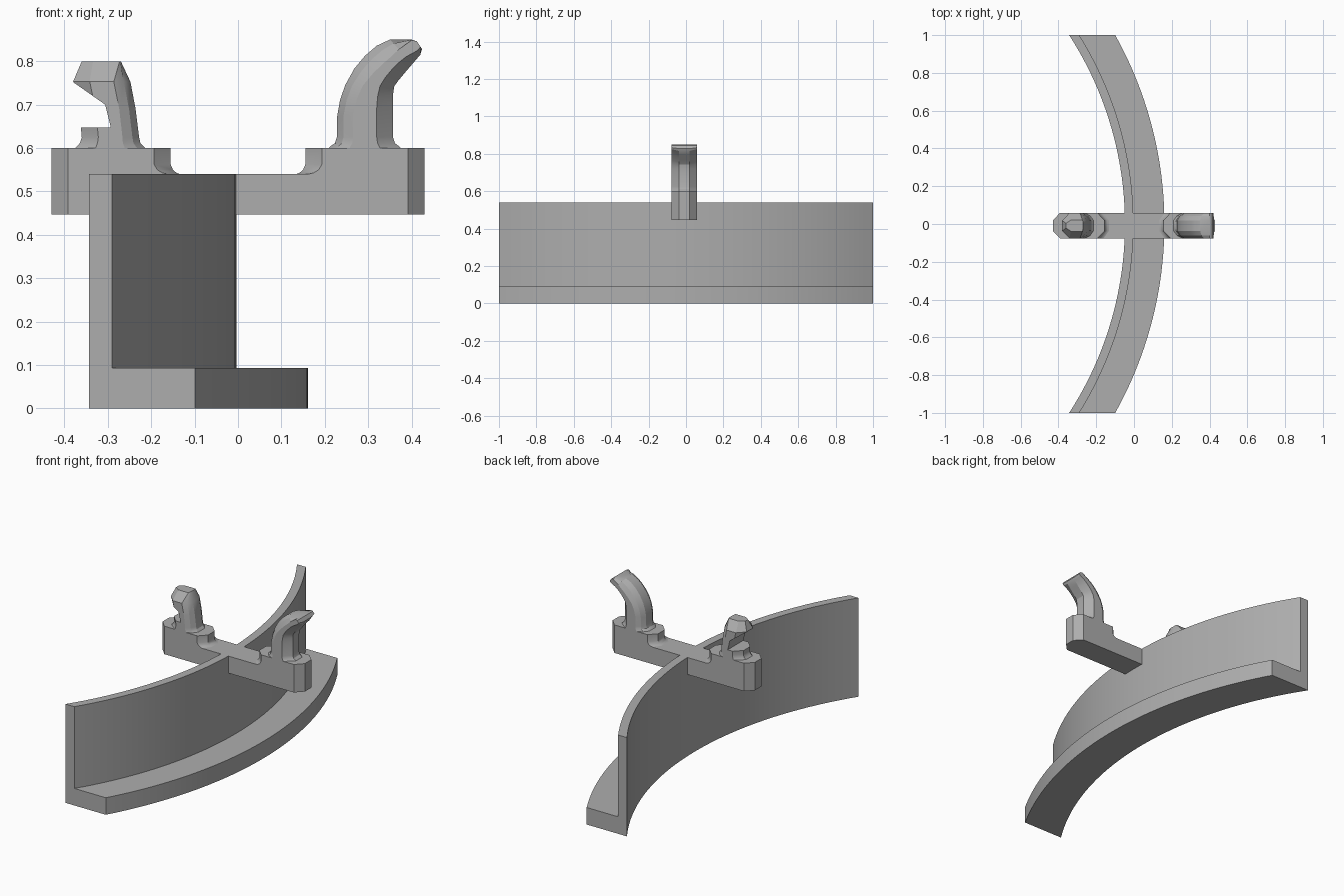
import bpy, bmesh, math

cube = bpy.data.objects.get("Cube")
if cube:
    bpy.data.objects.remove(cube, do_unlink=True)

grey = bpy.data.materials.new("plain_grey")
grey.use_nodes = True
COLOUR = (0.42, 0.42, 0.42, 1)
grey.diffuse_color = COLOUR
grey.node_tree.nodes["Principled BSDF"].inputs["Base Color"].default_value = COLOUR

YC, HALF, FLAT = -0.009, 0.0675, 0.028   # arm centre line, half width, octagon half facet


def loft(name, rings, smooth=30):
    """Skin a list of equal-length closed rings and cap both ends."""
    bm = bmesh.new()
    loops = [[bm.verts.new(p) for p in ring] for ring in rings]
    n = len(loops[0])
    for a, b in zip(loops, loops[1:]):
        for i in range(n):
            j = (i + 1) % n
            bm.faces.new((a[i], a[j], b[j], b[i]))
    bm.faces.new(loops[0][::-1])
    bm.faces.new(loops[-1])
    bmesh.ops.recalc_face_normals(bm, faces=bm.faces)
    mesh = bpy.data.meshes.new(name)
    bm.to_mesh(mesh)
    bm.free()
    mesh.materials.append(grey)
    obj = bpy.data.objects.new(name, mesh)
    bpy.context.collection.objects.link(obj)
    if smooth:
        bpy.ops.object.select_all(action='DESELECT')
        obj.select_set(True)
        bpy.context.view_layer.objects.active = obj
        bpy.ops.object.shade_smooth_by_angle(angle=math.radians(smooth))
    return obj


# Curved angle rail: an L section following concentric arcs, trimmed square at both ends
ARC_X, R_BACK, R_WALL, R_LEDGE = -1.889, 1.841, 1.886, 2.05
LEDGE_Z, TOP_Z = 0.093, 0.54
section = [(R_BACK, 0), (R_LEDGE, 0), (R_LEDGE, LEDGE_Z),
           (R_WALL, LEDGE_Z), (R_WALL, TOP_Z), (R_BACK, TOP_Z)]
STEPS = 48
rail = []
for k in range(STEPS + 1):
    y = -1 + 2 * k / STEPS
    rail.append([(ARC_X + math.sqrt(r * r - y * y), y, z) for r, z in section])
loft("curved_rail", rail)

# Cross arm with chamfered ends
ARM_X, CH, ARM_Z, PAD_Z = 0.43, 0.038, 0.447, 0.6
plan = [(ARM_X, -FLAT), (ARM_X, FLAT), (ARM_X - CH, HALF), (CH - ARM_X, HALF),
        (-ARM_X, FLAT), (-ARM_X, -FLAT), (CH - ARM_X, -HALF), (ARM_X - CH, -HALF)]
loft("cross_arm", [[(x, YC + y, z) for x, y in plan] for z in (ARM_Z, TOP_Z)], 0)

# Raised octagonal pads, with a fillet running out onto the arm
PAD_IN = 0.155
for side, label in ((1, "left"), (-1, "right")):
    rings = []
    for z, d in ((0.54, 0.022), (0.543, 0.013), (0.55, 0.005), (0.562, 0), (PAD_Z, 0)):
        inner, corner = PAD_IN - d, PAD_IN + CH - 1.41 * d
        outline = [(ARM_X, -FLAT), (ARM_X, FLAT), (ARM_X - CH, HALF), (corner, HALF),
                   (inner, FLAT), (inner, -FLAT), (corner, -HALF), (ARM_X - CH, -HALF)]
        rings.append([(side * x, YC + y, z) for x, y in outline])
    loft(label + "_pad", rings)


def post_ring(start, end, crease=0.29, width=HALF):
    """Section rounded on the start side and faceted on the end side."""
    half = [(0, 0.4), (crease * 0.4, 0.78), (crease, 1), (max(0.71, crease), 1), (1, 0.41)]
    pts = half + [(t, -w) for t, w in reversed(half)]
    return [(start[0] + (end[0] - start[0]) * t, YC + width * w,
             start[1] + (end[1] - start[1]) * t) for t, w in pts]


# Left horn: upright post sweeping outward to a blunt tip
loft("left_horn", [
    post_ring((0.207, 0.598), (0.378, 0.598)),
    post_ring((0.213, 0.604), (0.371, 0.604)),
    post_ring((0.223, 0.611), (0.362, 0.611)),
    post_ring((0.228, 0.625), (0.357, 0.625)),
    post_ring((0.228, 0.67), (0.357, 0.70)),
    post_ring((0.235, 0.71), (0.357, 0.722), 0.32),
    post_ring((0.247, 0.745), (0.360, 0.742), 0.36),
    post_ring((0.268, 0.783), (0.369, 0.755), 0.42),
    post_ring((0.293, 0.813), (0.379, 0.767), 0.45),
    post_ring((0.32, 0.836), (0.390, 0.780), 0.46),
    post_ring((0.35, 0.85), (0.402, 0.794), 0.4),
    post_ring((0.40, 0.85), (0.420, 0.815), 0.03),
    post_ring((0.412, 0.846), (0.424, 0.828), 0.03),
], 25)

# Right hook: leaning post with a bevelled head, notched on its outer side
top = post_ring((-0.27, 0.80), (-0.36, 0.80), 0.03, 0.03)
hook = loft("right_hook", [
    post_ring((-0.212, 0.598), (-0.378, 0.598)),
    post_ring((-0.218, 0.604), (-0.371, 0.604)),
    post_ring((-0.225, 0.612), (-0.364, 0.612)),
    post_ring((-0.228, 0.625), (-0.36, 0.625)),
    post_ring((-0.236, 0.69), (-0.366, 0.69)),
    post_ring((-0.248, 0.753), (-0.38, 0.753)),
    top,
], 25)
notch = [(-0.5, 0.647), (-0.293, 0.647), (-0.306, 0.70), (-0.38, 0.752), (-0.5, 0.836)]
cutter = loft("notch_cutter", [[(x, y, z) for x, z in notch] for y in (-0.2, 0.2)], 0)
cutter.hide_render = True
cut = hook.modifiers.new("notch", 'BOOLEAN')
cut.operation, cut.solver, cut.object = 'DIFFERENCE', 'EXACT', cutter
bpy.ops.object.select_all(action='DESELECT')
hook.select_set(True)
bpy.context.view_layer.objects.active = hook
bpy.ops.object.modifier_move_to_index(modifier="notch", index=0)
for mod in list(hook.modifiers):
    bpy.ops.object.modifier_apply(modifier=mod.name)
bpy.data.objects.remove(cutter, do_unlink=True)
